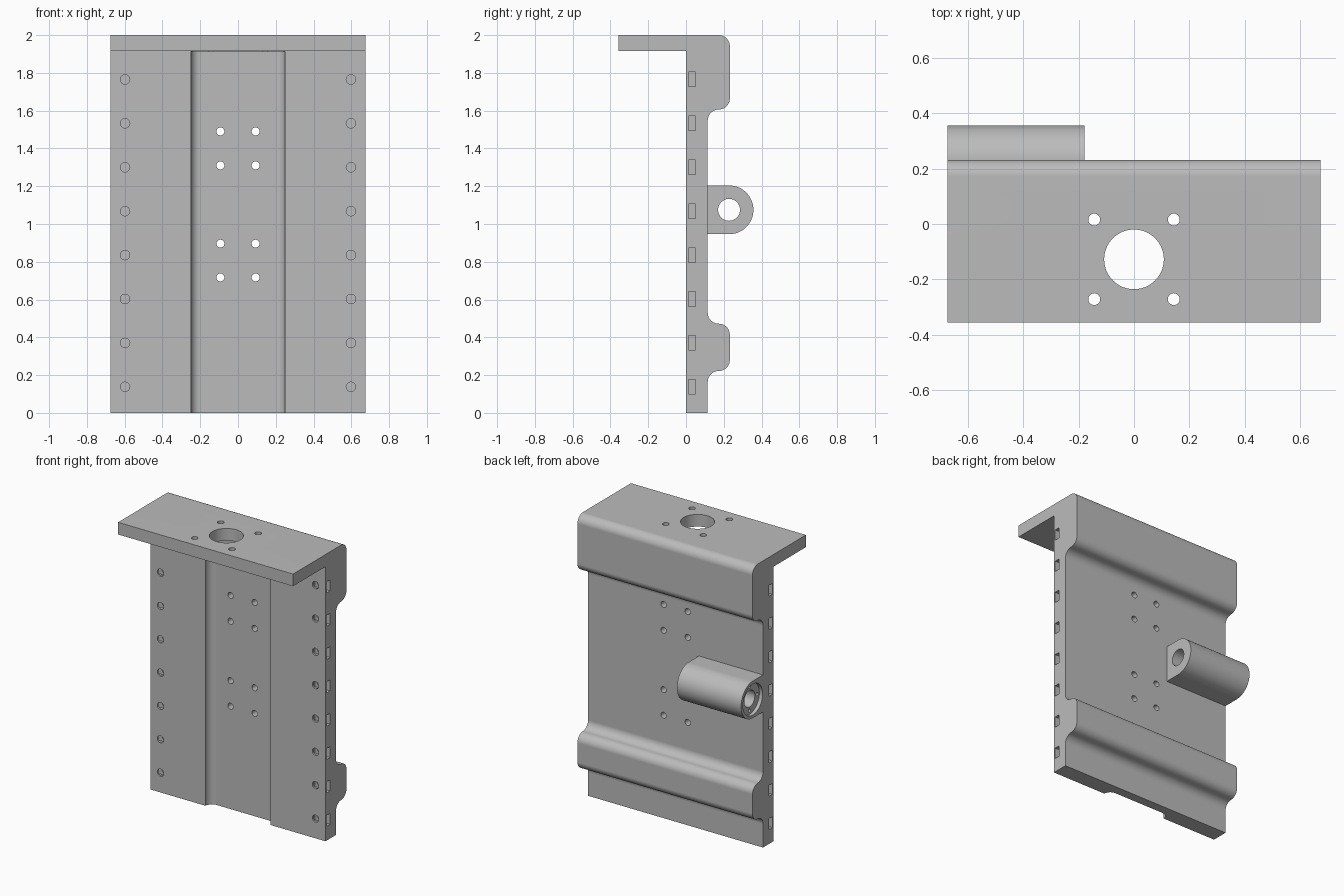
import bpy, bmesh
from math import pi, cos, sin, radians
from mathutils import Matrix, Vector

cube = bpy.data.objects.get("Cube")
if cube:
    bpy.data.objects.remove(cube, do_unlink=True)

grey = bpy.data.materials.new("plain_grey")
grey.use_nodes = True
grey.diffuse_color = (0.5, 0.5, 0.5, 1)
grey.node_tree.nodes["Principled BSDF"].inputs["Base Color"].default_value = (0.5, 0.5, 0.5, 1)

HALF = 0.675          # half width of the plate
BACK = 0.115          # rear face of the plate
RIB = 0.232           # rear face of the ribs
R = 0.0585            # rib fillet radius
FLANGE_Z = 1.915      # underside of the top flange


def arc(cx, cy, r, start, end, n=12):
    """Points on an arc, angles in degrees."""
    return [(cx + r * cos(radians(start + (end - start) * i / n)),
             cy + r * sin(radians(start + (end - start) * i / n))) for i in range(n + 1)]


def prism(bm, points, lo, hi, axis):
    """Extrude a closed 2D outline: (y, z) along x, or (x, y) along z."""
    place = (lambda p, t: (t, p[0], p[1])) if axis == 'X' else (lambda p, t: (p[0], p[1], t))
    face = bm.faces.new([bm.verts.new(place(p, lo)) for p in points])
    new = bmesh.ops.extrude_face_region(bm, geom=[face])["geom"]
    shift = Vector(place((0, 0), hi - lo))
    bmesh.ops.translate(bm, vec=shift, verts=[v for v in new if isinstance(v, bmesh.types.BMVert)])


def drill(bm, centre, r, depth, axis, n=32):
    """Cylinder centred on a point, along one axis."""
    turn = {'X': Matrix.Rotation(pi / 2, 4, 'Y'), 'Y': Matrix.Rotation(pi / 2, 4, 'X'),
            'Z': Matrix.Identity(4)}[axis]
    bmesh.ops.create_cone(bm, cap_ends=True, segments=n, radius1=r, radius2=r, depth=depth,
                          matrix=Matrix.Translation(centre) @ turn)


def box(bm, centre, size):
    bmesh.ops.create_cube(bm, size=1, matrix=Matrix.Translation(centre) @ Matrix.Diagonal((*size, 1)))


def finish(name, bm):
    bmesh.ops.recalc_face_normals(bm, faces=bm.faces)
    mesh = bpy.data.meshes.new(name)
    bm.to_mesh(mesh)
    bm.free()
    mesh.materials.append(grey)
    obj = bpy.data.objects.new(name, mesh)
    bpy.context.collection.objects.link(obj)
    return obj


def activate(obj):
    bpy.ops.object.select_all(action='DESELECT')
    obj.select_set(True)
    bpy.context.view_layer.objects.active = obj


def cut(obj, bm):
    """Subtract a set of cutter solids, then discard the cutter."""
    cutter = finish("cutter", bm)
    cutter.hide_render = True
    activate(obj)
    mod = obj.modifiers.new("cut", 'BOOLEAN')
    mod.operation, mod.solver, mod.object = 'DIFFERENCE', 'EXACT', cutter
    bpy.ops.object.modifier_apply(modifier=mod.name)
    bpy.data.objects.remove(cutter, do_unlink=True)


def smooth(obj):
    activate(obj)
    bpy.ops.object.shade_smooth_by_angle(angle=radians(30))
    mod = obj.modifiers.new("even_normals", 'WEIGHTED_NORMAL')
    mod.keep_sharp = True


# Plate with top flange and two rounded ribs across the back
def rib_under(z):
    """From the rear of a rib down to the plate, z being its lower edge."""
    return arc(RIB - R, z + R, R, 0, -90) + arc(BACK + R, z - R, R, 90, 180)[1:]


def rib_over(z):
    """From the plate out to the rear of a rib, z being its upper edge."""
    return arc(BACK + R, z + R, R, 180, 270) + arc(RIB - R, z - R, R, 90, 0)[1:]


side = [(0, 0), (0, FLANGE_Z), (-0.357, FLANGE_Z), (-0.357, 2)]
side += arc(RIB - R, 2 - R, R, 90, 0)
side += rib_under(1.606) + rib_over(0.472) + rib_under(0.222)
side += [(BACK, 0)]
bm = bmesh.new()
prism(bm, side, -HALF, HALF, 'X')
plate = finish("mounting_plate", bm)

# Shallow front channel with rounded inner corners
bm = bmesh.new()
channel = [(-0.25, -0.03)] + arc(-0.2, 0, 0.05, 180, 90) + arc(0.2, 0, 0.05, 90, 0) + [(0.25, -0.03)]
prism(bm, channel, -0.1, FLANGE_Z - 0.001, 'Z')
cut(plate, bm)

# Through holes in the channel and the flange, and blind holes down both edges
edge_z = [0.138 + 0.2325 * i for i in range(8)]
bm = bmesh.new()
for s in (-1, 1):
    for z in (0.717, 0.896, 1.31, 1.49):
        drill(bm, (s * 0.093, 0.1, z), 0.021, 0.4, 'Y')
    for y in (-0.272, 0.016):
        drill(bm, (s * 0.144, y, 1.95), 0.0215, 0.2, 'Z')
    for z in edge_z:
        drill(bm, (s * 0.598, 0.02, z), 0.025, 0.1, 'Y')
drill(bm, (0, -0.128, 1.95), 0.108, 0.2, 'Z', 64)
cut(plate, bm)

# Nut slots in both side edges
bm = bmesh.new()
for s in (-1, 1):
    for z in edge_z:
        box(bm, (s * 0.63, 0.031, z), (0.14, 0.038, 0.077))
cut(plate, bm)
smooth(plate)

# Rounded bearing lug on the back
CY, CZ, LUG_R = 0.228, 1.075, 0.129
bm = bmesh.new()
lug_outline = [(BACK, CZ - LUG_R)] + arc(CY, CZ, LUG_R, -90, 90, 36) + [(BACK, CZ + LUG_R)]
prism(bm, lug_outline, -HALF, -0.18, 'X')
lug = finish("bearing_lug", bm)

# Recessed outer end, bore and small screw holes
bm = bmesh.new()
drill(bm, (-HALF, CY, CZ), 0.108, 0.05, 'X', 48)
cut(lug, bm)
bm = bmesh.new()
drill(bm, (-0.43, CY, CZ), 0.058, 0.8, 'X', 48)
for k in range(4):
    a = k * pi / 2
    drill(bm, (-HALF, CY + 0.083 * cos(a), CZ + 0.083 * sin(a)), 0.012, 0.16, 'X', 16)
cut(lug, bm)
smooth(lug)
